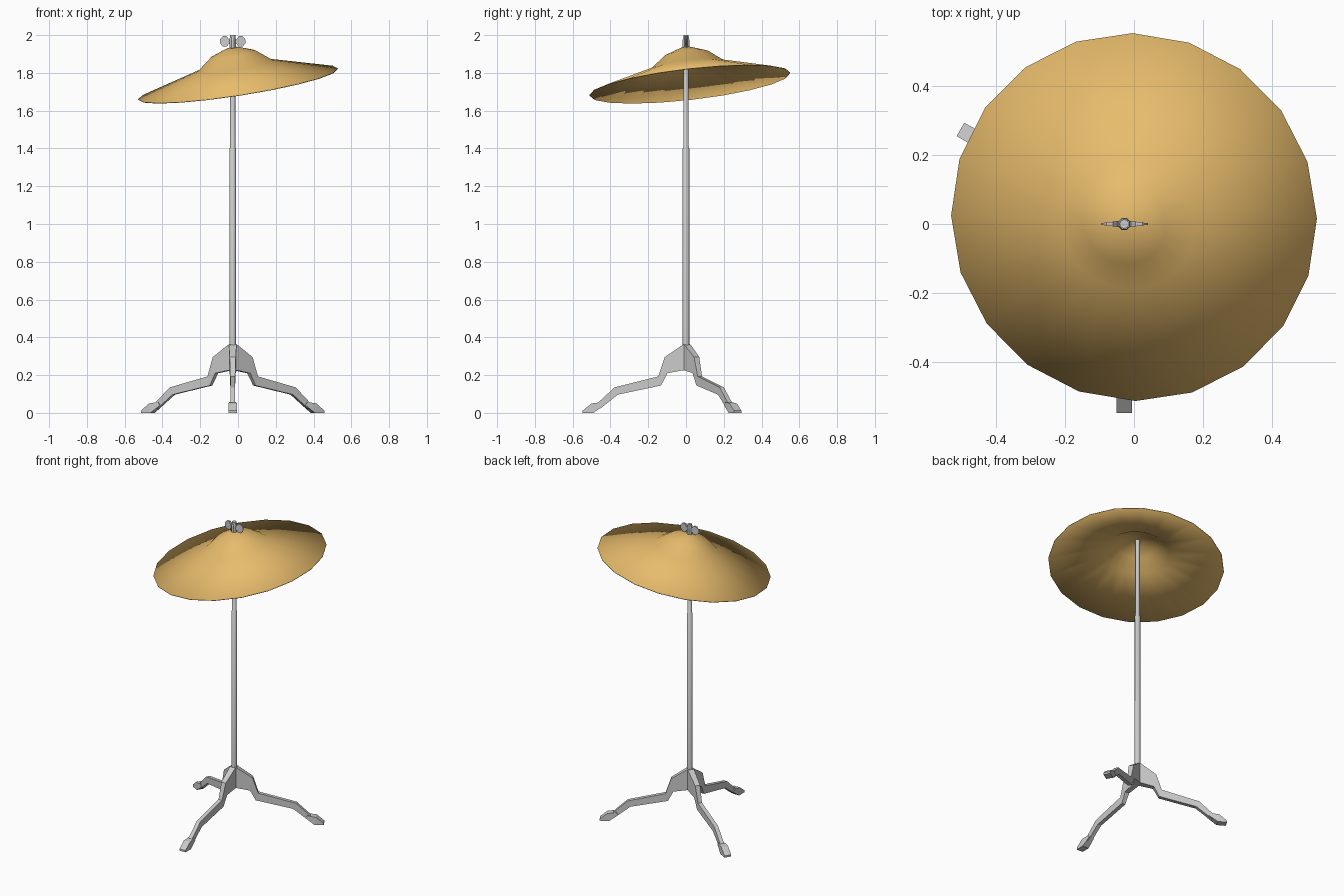
import bpy, bmesh, math
from mathutils import Vector, Matrix

if "Cube" in bpy.data.objects:
    bpy.data.objects.remove(bpy.data.objects["Cube"])

AX = -0.028  # x of the stand axis


def finish(bm, name, smooth=None):
    bmesh.ops.recalc_face_normals(bm, faces=bm.faces[:])
    me = bpy.data.meshes.new(name)
    bm.to_mesh(me)
    bm.free()
    ob = bpy.data.objects.new(name, me)
    bpy.context.collection.objects.link(ob)
    if smooth:
        bpy.ops.object.select_all(action='DESELECT')
        ob.select_set(True)
        bpy.context.view_layer.objects.active = ob
        bpy.ops.object.shade_smooth_by_angle(angle=math.radians(smooth))
    return ob


def lathe(name, profile, sides, cap=True, smooth=None):
    """Revolve (radius, z) points round z."""
    bm = bmesh.new()
    rings = [[bm.verts.new((r * math.cos(2 * math.pi * i / sides),
                            r * math.sin(2 * math.pi * i / sides), z))
              for i in range(sides)] for r, z in profile]
    for a, b in zip(rings, rings[1:]):
        for i in range(sides):
            j = (i + 1) % sides
            bm.faces.new((a[i], a[j], b[j], b[i]))
    if cap:
        bm.faces.new(rings[0])
    bm.faces.new(rings[-1])
    return finish(bm, name, smooth)


def loft(name, sections, angle):
    """Box sections (top r, top z, bottom r, bottom z, half width) along a radial direction."""
    bm = bmesh.new()
    rings = [[bm.verts.new(p) for p in ((tr, -w, tz), (tr, w, tz), (br, w, bz), (br, -w, bz))]
             for tr, tz, br, bz, w in sections]
    for a, b in zip(rings, rings[1:]):
        for i in range(4):
            j = (i + 1) % 4
            bm.faces.new((a[i], a[j], b[j], b[i]))
    bm.faces.new(rings[0])
    bm.faces.new(rings[-1])
    ob = finish(bm, name)
    ob.location.x = AX
    ob.rotation_euler.z = math.radians(angle)
    return ob


# Cymbal: thin tilted shell with a raised bell
cymbal = lathe("cymbal", [(0.535, 0), (0.2, 0.098), (0.12, 0.161), (0.032, 0.194)],
               20, cap=False, smooth=45)
normal = Vector((-0.155, -0.114, 1)).normalized()
cymbal.rotation_euler = Vector((0, 0, 1)).rotation_difference(normal).to_euler()
cymbal.location = (0, 0.02, 1.742)
shell = cymbal.modifiers.new("thickness", 'SOLIDIFY')
shell.thickness = 0.004
brass = bpy.data.materials.new("brass")
brass.diffuse_color = (0.8, 0.5, 0.15, 1)
brass.use_nodes = True
brass.node_tree.nodes["Principled BSDF"].inputs["Base Color"].default_value = brass.diffuse_color
cymbal.data.materials.append(brass)

# Pole in two tube sizes
pole = lathe("pole", [(0.018, 0.225), (0.018, 1.4), (0.014, 1.405), (0.014, 2.0)], 8, smooth=50)
pole.location.x = AX

# Wing nut: hub and two mirrored wings
hub = lathe("wing_nut_hub", [(0.019, 1.935), (0.019, 1.975), (0.016, 1.99)], 8)
hub.location.x = AX
hub.rotation_euler.z = math.pi / 8
wing_outline = [(0.008, -0.012), (0.02, -0.012), (0.032, -0.027), (0.052, -0.027), (0.068, -0.008),
                (0.068, 0.01), (0.052, 0.028), (0.032, 0.028), (0.02, 0.012), (0.008, 0.012)]
for side, label in ((-1, "left"), (1, "right")):
    bm = bmesh.new()
    front, back = [[bm.verts.new((side * x, s * (0.011 - 0.13 * x), z)) for x, z in wing_outline]
                   for s in (-1, 1)]
    bm.faces.new(front)
    bm.faces.new(back)
    n = len(front)
    for i in range(n):
        j = (i + 1) % n
        bm.faces.new((front[i], front[j], back[j], back[i]))
    finish(bm, "wing_nut_" + label).location = (AX, 0, 1.966)

# Three bent legs with rubber feet
leg = [(0.0, 0.365, 0.0, 0.225, 0.02), (0.018, 0.36, 0.018, 0.225, 0.02),
       (0.113, 0.295, 0.098, 0.21, 0.016), (0.147, 0.193, 0.132, 0.145, 0.013),
       (0.378, 0.135, 0.36, 0.097, 0.013), (0.475, 0.045, 0.455, 0.022, 0.013)]
foot = [(0.547, 0.012, 0.547, 0.0, 0.022), (0.50, 0.05, 0.49, 0.0, 0.023),
        (0.447, 0.057, 0.435, 0.04, 0.018)]
for label, angle in (("front", -90), ("right", 30), ("left", 150)):
    loft(label + "_leg", leg, angle)
    loft(label + "_foot", foot, angle)
